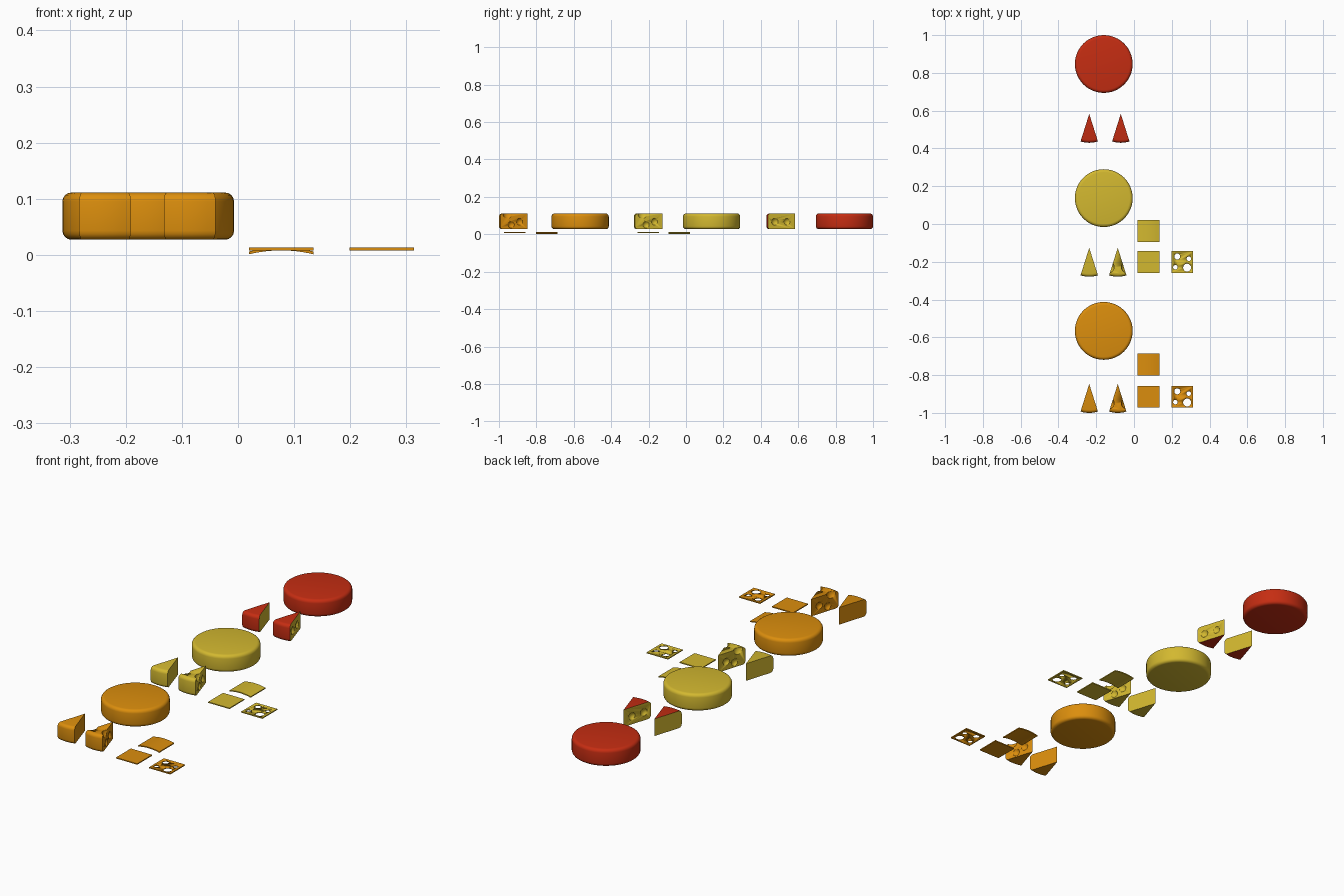
import bpy, bmesh, math
from mathutils import Vector, Matrix

if "Cube" in bpy.data.objects:
    bpy.data.objects.remove(bpy.data.objects["Cube"])

def mat(name, c):
    m = bpy.data.materials.new(name)
    m.diffuse_color = (*c, 1)
    m.use_nodes = True
    m.node_tree.nodes["Principled BSDF"].inputs["Base Color"].default_value = m.diffuse_color
    return m

RED = mat("red wax", (0.56, 0.026, 0.006))
YELLOW = mat("pale cheese", (0.65, 0.48, 0.029))
ORANGE = mat("orange cheese", (0.71, 0.27, 0.004))

R, Z0, Z1, B = 0.153, 0.027, 0.111, 0.016   # wheel radius, heights, edge rounding
HALF = math.radians(17.5)                   # half angle of a wedge

def finish(bm, name, mats, loc=(0, 0, 0), angle=35):
    bmesh.ops.recalc_face_normals(bm, faces=bm.faces)
    me = bpy.data.meshes.new(name)
    bm.to_mesh(me)
    bm.free()
    ob = bpy.data.objects.new(name, me)
    ob.location = loc
    bpy.context.collection.objects.link(ob)
    for m in mats:
        me.materials.append(m)
    bpy.ops.object.select_all(action='DESELECT')
    ob.select_set(True)
    bpy.context.view_layer.objects.active = ob
    bpy.ops.object.shade_smooth_by_angle(angle=math.radians(angle))
    return ob

def cut(ob, cutter):
    mod = ob.modifiers.new("holes", 'BOOLEAN')
    mod.operation, mod.solver, mod.object = 'DIFFERENCE', 'EXACT', cutter
    bpy.ops.object.select_all(action='DESELECT')
    ob.select_set(True)
    bpy.context.view_layer.objects.active = ob
    # boolean must run before the smoothing modifier, if there is one
    bpy.ops.object.modifier_move_to_index(modifier=mod.name, index=0)
    bpy.ops.object.modifier_apply(modifier=mod.name)
    bpy.data.objects.remove(cutter)

def rounded_profile():
    pts = []
    for zc, a0 in ((Z0 + B, -90), (Z1 - B, 0)):
        for i in range(5):
            a = math.radians(a0 + i * 22.5)
            pts.append((R - B + B * math.cos(a), zc + B * math.sin(a)))
    return pts

def turned(a0, a1, n, closed):
    """Rounded rim swept between two angles; flat top and bottom."""
    bm = bmesh.new()
    prof = rounded_profile()
    rings = []
    for i in range(n if closed else n + 1):
        a = a0 + (a1 - a0) * i / n
        rings.append([bm.verts.new((r * math.cos(a), r * math.sin(a), z)) for r, z in prof])
    for i in range(n):
        p, q = rings[i], rings[(i + 1) % len(rings)]
        for j in range(len(prof) - 1):
            bm.faces.new((p[j], q[j], q[j + 1], p[j + 1]))
    lo, hi = [r[0] for r in rings], [r[-1] for r in rings]
    if closed:
        bm.faces.new(lo)
        bm.faces.new(hi)
    else:
        b, t = bm.verts.new((0, 0, Z0)), bm.verts.new((0, 0, Z1))
        bm.faces.new([b] + lo)
        bm.faces.new([t] + hi)
        for ring in (rings[0], rings[-1]):     # cut sides show the inside
            bm.faces.new([b] + ring + [t]).material_index = 1
    return bm

def wheel(name, rind, y):
    finish(turned(0, 2 * math.pi, 48, True), name, [rind], (-0.160, y, 0))

def wedge(name, rind, inside, x, y, dents=()):
    a = -math.pi / 2
    ob = finish(turned(a - HALF, a + HALF, 6, False), name, [rind, inside], (x, y, 0))
    if not dents:
        return
    bm = bmesh.new()
    for s in (-1, 1):
        for d, z, r in dents:
            depth = 0.55 * r
            rad = (r * r + depth * depth) / (2 * depth)
            off = rad - depth
            c = Vector((s * (d * math.sin(HALF) + off * math.cos(HALF)),
                        -d * math.cos(HALF) + off * math.sin(HALF), z))
            bmesh.ops.create_uvsphere(bm, u_segments=20, v_segments=12, radius=rad,
                                      matrix=Matrix.Translation(c))
    for f in bm.faces:
        f.material_index = 1
        f.smooth = True
    cutter = finish(bm, "dent_cutter", [rind, inside], (x, y, 0))
    cutter.hide_render = True
    cut(ob, cutter)

S, TH, TOP = 0.115, 0.005, 0.013            # slice size, thickness, top height

def slice_(name, m, x, y, sag=0.0, holes=()):
    n = 12 if sag else 1
    bm = bmesh.new()
    rows = []
    for i in range(n + 1):
        u = 2 * i / n - 1
        z = TOP - sag * u * u
        rows.append([bm.verts.new((u * S / 2, v * S / 2, z - t))
                     for v, t in ((-1, 0), (1, 0), (1, TH), (-1, TH))])
    for p, q in zip(rows, rows[1:]):
        for j in range(4):
            k = (j + 1) % 4
            bm.faces.new((p[j], p[k], q[k], q[j]))
    bm.faces.new(rows[0])
    bm.faces.new(rows[-1])
    ob = finish(bm, name, [m], (x, y, 0))
    if holes:
        bm = bmesh.new()
        for hx, hy, r in holes:
            bmesh.ops.create_cone(bm, cap_ends=True, segments=20, radius1=r, radius2=r, depth=0.06,
                                  matrix=Matrix.Translation((hx, hy, 0.01)))
        cutter = finish(bm, "hole_cutter", [m], (x, y, 0))
        cutter.hide_render = True
        cut(ob, cutter)

THREE = ((0.112, 0.110, 0.026), (0.045, 0.067, 0.018), (0.092, 0.051, 0.018))
TWO = ((0.113, 0.067, 0.019), (0.046, 0.067, 0.018))
HOLES = ((-0.027, 0.029, 0.016), (0.034, 0.017, 0.012),
         (-0.037, -0.028, 0.012), (0.025, -0.030, 0.021))

# Red waxed cheese: wheel and two wedges
wheel("red_wheel", RED, 0.847)
wedge("red_wedge", RED, YELLOW, -0.237, 0.583)
wedge("red_wedge_holed", RED, YELLOW, -0.070, 0.583, TWO)

# Yellow and orange sets: wheel, wedges and slices
for label, m, yw, yg, ys, yc in (("yellow", YELLOW, 0.137, -0.126, -0.201, -0.037),
                                 ("orange", ORANGE, -0.566, -0.847, -0.915, -0.744)):
    wheel(label + "_wheel", m, yw)
    wedge(label + "_wedge", m, m, -0.237, yg)
    wedge(label + "_wedge_holed", m, m, -0.086, yg, THREE)
    slice_(label + "_slice", m, 0.077, ys)
    slice_(label + "_slice_curved", m, 0.077, yc, sag=0.007)
    slice_(label + "_slice_holed", m, 0.256, ys, holes=HOLES)
